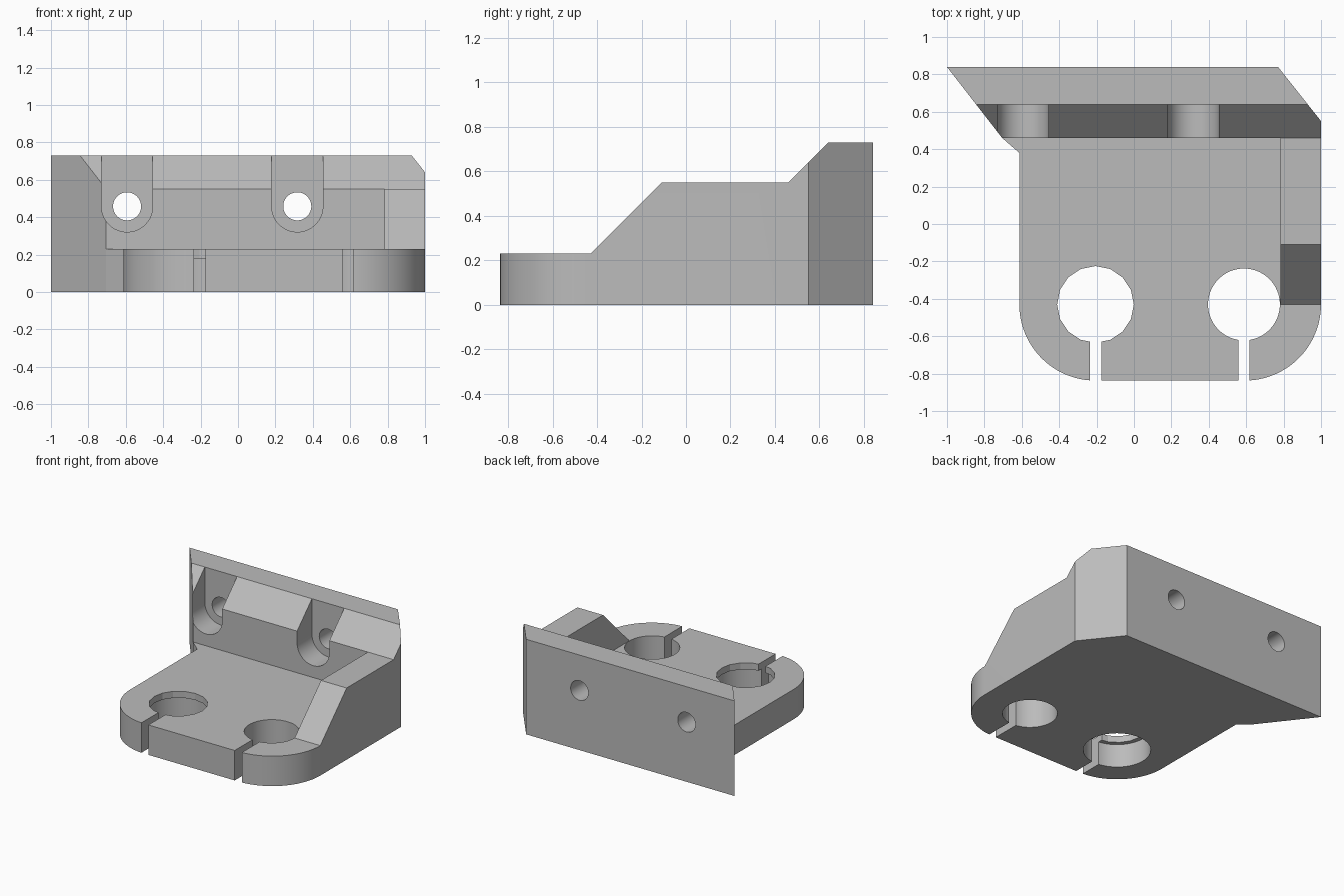
import bpy
import bmesh
from math import cos, sin, pi, radians
from mathutils import Vector

if "Cube" in bpy.data.objects:
    bpy.data.objects.remove(bpy.data.objects["Cube"])

grey = bpy.data.materials.new("plain_grey")
grey.use_nodes = True
colour = (0.5, 0.5, 0.5, 1)
grey.diffuse_color = colour
grey.node_tree.nodes["Principled BSDF"].inputs["Base Color"].default_value = colour


def arc(cx, cy, r, start, end, steps):
    """Points along an arc, angles in degrees."""
    angles = [radians(start + (end - start) * i / steps) for i in range(steps + 1)]
    return [(cx + r * cos(a), cy + r * sin(a)) for a in angles]


def prism(name, points, axis, low, high):
    """Extrude a flat outline along x, y or z."""
    place = {"x": lambda u, v: (low, u, v),
             "y": lambda u, v: (u, low, v),
             "z": lambda u, v: (u, v, low)}[axis]
    offset = Vector([high - low if axis == k else 0 for k in "xyz"])
    bm = bmesh.new()
    face = bm.faces.new([bm.verts.new(place(u, v)) for u, v in points])
    result = bmesh.ops.extrude_face_region(bm, geom=[face])
    moved = [g for g in result["geom"] if isinstance(g, bmesh.types.BMVert)]
    bmesh.ops.translate(bm, verts=moved, vec=offset)
    bmesh.ops.recalc_face_normals(bm, faces=bm.faces)
    mesh = bpy.data.meshes.new(name)
    bm.to_mesh(mesh)
    bm.free()
    mesh.materials.append(grey)
    obj = bpy.data.objects.new(name, mesh)
    bpy.context.collection.objects.link(obj)
    return obj


def box(name, x0, x1, y0, y1, z0, z1):
    return prism(name, [(x0, y0), (x1, y0), (x1, y1), (x0, y1)], "z", z0, z1)


def hole(name, x, y, r, low, high, sides=64, axis="z"):
    return prism(name, arc(x, y, r, 0, 360, sides)[:-1], axis, low, high)


def combine(target, tool, operation="DIFFERENCE"):
    mod = target.modifiers.new(tool.name, "BOOLEAN")
    mod.operation, mod.solver, mod.object = operation, "EXACT", tool
    bpy.ops.object.select_all(action="DESELECT")
    bpy.context.view_layer.objects.active = target
    target.select_set(True)
    bpy.ops.object.modifier_apply(modifier=mod.name)
    bpy.data.objects.remove(tool)


PLATE_TOP, CORNER_Y, CORNER_R = 0.23, -0.43, 0.407

# Bracket body: plan outline with two rounded front corners
outline = [(-1, 0.84), (-0.705, 0.46), (-0.613, 0.38)]
outline += arc(-0.206, CORNER_Y, CORNER_R, 180, 270, 24)
outline += arc(0.593, CORNER_Y, CORNER_R, 270, 360, 24)
outline += [(1, 0.55), (0.77, 0.84)]
body = prism("mounting_bracket", outline, "z", 0, 0.73)

# Stepped side profile of the rib and back wall
profile = [(-1, 0), (1, 0), (1, 0.73), (0.64, 0.73), (0.46, 0.55),
           (-0.11, 0.55), (CORNER_Y, PLATE_TOP), (-1, PLATE_TOP)]
combine(body, prism("side_profile", profile, "x", -1.5, 1.5), "INTERSECT")

# Open space above the plate, leaving the rib on the left side
combine(body, box("plate_clearance", -1.5, 0.782, -1.5, 0.46, PLATE_TOP, 1))

# Screw holes and open-topped recesses in the back wall
for x in (-0.593, 0.317):
    recess = arc(x, 0.458, 0.137, 180, 360, 32) + [(x + 0.137, 1), (x - 0.137, 1)]
    combine(body, prism("screw_recess", recess, "y", 0.2, 0.64))
    combine(body, hole("screw_hole", x, 0.458, 0.075, 0.5, 1, 48, "y"))

# Clamp holes: stepped on the right side, straight on the left side
combine(body, hole("stepped_hole_top", -0.206, CORNER_Y, 0.205, -0.2, 0.4, 16))
combine(body, hole("stepped_hole_bottom", -0.206, CORNER_Y, 0.236, -0.2, 0.18))
combine(body, hole("straight_hole", 0.588, CORNER_Y, 0.192, -0.2, 0.4))

# Clamp slots through the front edge
for x in (-0.205, 0.588):
    combine(body, box("clamp_slot", x - 0.03, x + 0.03, -1, -0.5, -0.2, 0.4))

bpy.ops.object.select_all(action="DESELECT")
body.select_set(True)
bpy.context.view_layer.objects.active = body
bpy.ops.object.shade_smooth_by_angle(angle=radians(9))
